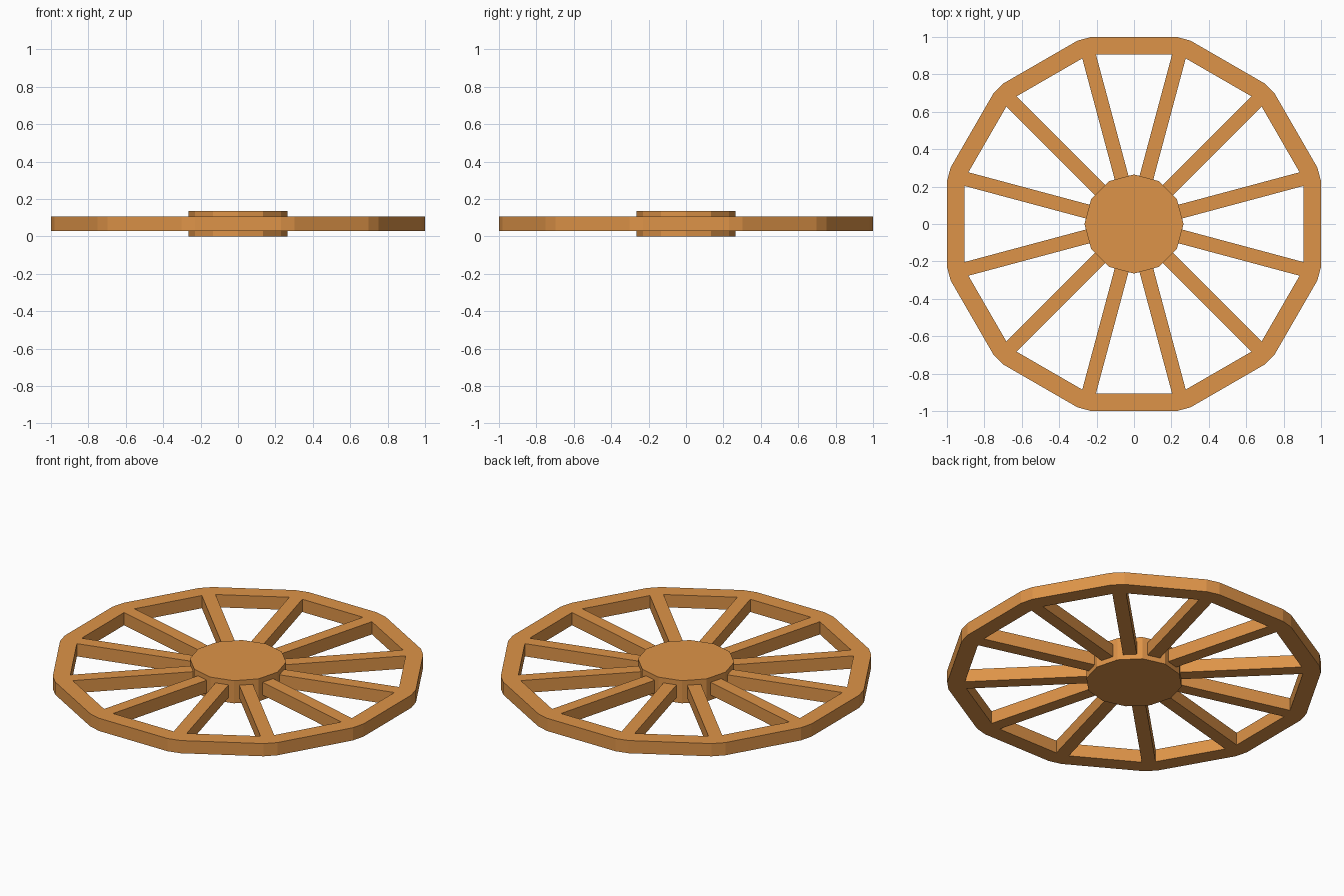
import bpy, bmesh
from math import sin, cos, radians
from mathutils import Matrix

if "Cube" in bpy.data.objects:
    bpy.data.objects.remove(bpy.data.objects["Cube"], do_unlink=True)

SIDES = 12
STEP = radians(360 / SIDES)
SPOKE_WIDTH = 0.076
RIM_OUTER, RIM_INNER, SPOKE_START = 1.0, 0.905, 0.24
RIM_BOTTOM, RIM_TOP = 0.03, 0.107
HUB_RADIUS, HUB_HEIGHT = 0.265, 0.137

wood = bpy.data.materials.new("warm_wood")
wood.use_nodes = True
colour = (0.73, 0.295, 0.065, 1)
wood.diffuse_color = colour
wood.node_tree.nodes["Principled BSDF"].inputs["Base Color"].default_value = colour


def finish(bm, name):
    bmesh.ops.recalc_face_normals(bm, faces=bm.faces[:])
    mesh = bpy.data.meshes.new(name)
    bm.to_mesh(mesh)
    bm.free()
    mesh.materials.append(wood)
    obj = bpy.data.objects.new(name, mesh)
    bpy.context.collection.objects.link(obj)
    return obj


def spoke_edge(x):
    # Half-length of a sector's chord between its two spokes
    return (x * sin(STEP / 2) - SPOKE_WIDTH / 2) / cos(STEP / 2)


# Rim and spokes: one flat outline with twelve openings, given thickness
bm = bmesh.new()
sectors = []
for i in range(SIDES):
    turn = Matrix.Rotation(i * STEP, 3, "Z")
    sides = []
    for sign in (-1, 1):
        sides.append([bm.verts.new(turn @ Matrix.Diagonal((1, sign, 1)).col[0]
                                   * x + turn.col[1] * sign * spoke_edge(x))
                      for x in (RIM_OUTER, RIM_INNER, SPOKE_START)])
    sectors.append(sides)

for i, (right, left) in enumerate(sectors):
    following = sectors[(i + 1) % SIDES][0]
    bm.faces.new((right[0], left[0], left[1], right[1]))
    for a, b in ((0, 1), (1, 2)):
        bm.faces.new((left[a], following[a], following[b], left[b]))

bmesh.ops.translate(bm, verts=bm.verts[:], vec=(0, 0, RIM_BOTTOM))
bottom = bm.faces[:]
result = bmesh.ops.extrude_face_region(bm, geom=bottom, use_keep_orig=True)
top = [g for g in result["geom"] if isinstance(g, bmesh.types.BMVert)]
bmesh.ops.translate(bm, verts=top, vec=(0, 0, RIM_TOP - RIM_BOTTOM))
finish(bm, "rim_and_spokes")

# Hub: twelve-sided disc with corners on the axes
bm = bmesh.new()
bmesh.ops.create_cone(bm, cap_ends=True, segments=SIDES, radius1=HUB_RADIUS,
                      radius2=HUB_RADIUS, depth=HUB_HEIGHT,
                      matrix=Matrix.Translation((0, 0, HUB_HEIGHT / 2)))
finish(bm, "hub")
